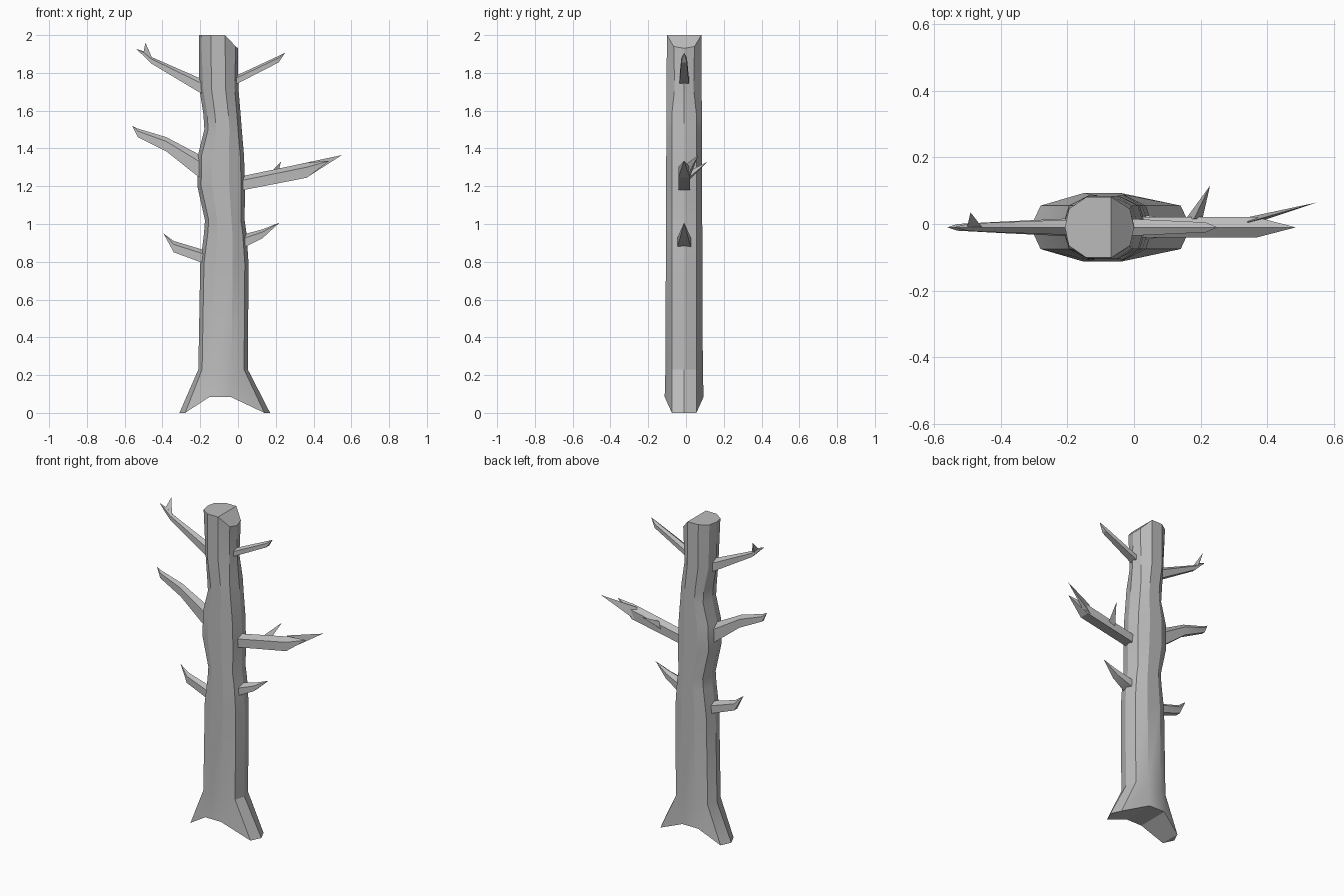
import bpy
import bmesh
import math
from mathutils import Vector

cube = bpy.data.objects.get("Cube")
if cube:
    bpy.data.objects.remove(cube)

bark = bpy.data.materials.new("grey bark")
bark.use_nodes = True
GREY = (0.5, 0.5, 0.5, 1)
bark.diffuse_color = GREY
bark.node_tree.nodes["Principled BSDF"].inputs["Base Color"].default_value = GREY

MID_Y = -0.01


def finish(name, bm):
    bmesh.ops.recalc_face_normals(bm, faces=bm.faces)
    mesh = bpy.data.meshes.new(name)
    bm.to_mesh(mesh)
    bm.free()
    mesh.materials.append(bark)
    ob = bpy.data.objects.new(name, mesh)
    bpy.context.collection.objects.link(ob)
    bpy.ops.object.select_all(action='DESELECT')
    ob.select_set(True)
    bpy.context.view_layer.objects.active = ob
    bpy.ops.object.shade_smooth_by_angle(angle=math.radians(25))
    return ob


def bridge(bm, a, b):
    n = len(a)
    for i in range(n):
        j = (i + 1) % n
        bm.faces.new((a[i], a[j], b[j], b[i]))


def trunk_ring(bm, left, right, side_y, front_y, heights, inset=0.02):
    """Ten-sided ring: side ridges, side corners, and a pair of points front and back."""
    w = right - left
    f1, f2 = left + w * 0.31, left + w * 0.67
    if w > 0.4:
        f1, f2 = -0.15, -0.04
    xs = (left, left + inset, f1, f2, right - inset, right)
    ys = (0, side_y, front_y, front_y, side_y, 0)
    front = [(xs[i], MID_Y - ys[i], heights[i]) for i in range(6)]
    back = [(xs[i], MID_Y + ys[i], heights[i]) for i in (4, 3, 2, 1)]
    return [bm.verts.new(p) for p in front + back]


def cap(bm, r):
    """Close a ring with strips running front to back, so it can bend along x."""
    bm.faces.new((r[0], r[1], r[9]))
    for i in (1, 2, 3):
        bm.faces.new((r[i], r[i + 1], r[9 - i], r[10 - i]))
    bm.faces.new((r[4], r[5], r[6]))


# Trunk with flared roots, an arched underside and a slanted broken top
bm = bmesh.new()
rings = [trunk_ring(bm, -0.31, 0.17, 0.065, 0.103, (0, 0, 0.085, 0.085, 0, 0), 0.03)]
for z, left, right in ((0.23, -0.21, 0.052), (0.79, -0.2, 0.056), (0.95, -0.18, 0.045),
                       (1.02, -0.175, 0.035), (1.2, -0.215, 0.037), (1.36, -0.213, 0.032),
                       (1.5, -0.178, 0.02), (1.58, -0.183, 0.014), (1.72, -0.205, 0.002)):
    side = 0.065 if z < 1.6 else 0.05
    rings.append(trunk_ring(bm, left, right, side, 0.1 - z * 0.004, [z] * 6))
rings.append(trunk_ring(bm, -0.207, 0, 0.055, 0.091, (2, 2, 2, 2, 1.94, 1.93), 0.012))
for a, b in zip(rings, rings[1:]):
    bridge(bm, a, b)
cap(bm, rings[0])
cap(bm, rings[-1])
finish("trunk", bm)


def branch(name, stations, tip):
    """Roof-shaped section swept through (x, low z, high z, half width) to a point."""
    bm = bmesh.new()
    loops = []
    for x, low, high, w in stations:
        eave = low + (high - low) * 0.7
        section = ((-w, low), (w, low), (w, eave), (0, high), (-w, eave))
        loops.append([bm.verts.new((x, MID_Y + y, z)) for y, z in section])
    for a, b in zip(loops, loops[1:]):
        bridge(bm, a, b)
    bm.faces.new(loops[0])
    end = bm.verts.new(tip)
    last = loops[-1]
    for i in range(5):
        bm.faces.new((last[i], last[(i + 1) % 5], end))
    finish(name, bm)


def twig(name, base, tip):
    """Thin spike from a triangular base to a tip."""
    bm = bmesh.new()
    foot = [bm.verts.new(p) for p in base]
    end = bm.verts.new(Vector(tip))
    bm.faces.new(foot)
    for i in range(3):
        bm.faces.new((foot[i], foot[(i + 1) % 3], end))
    finish(name, bm)


# Branches on the model's right (-x)
branch("upper_right_branch",
       ((-0.17, 1.68, 1.77, 0.025), (-0.21, 1.70, 1.775, 0.022), (-0.46, 1.85, 1.885, 0.013),
        (-0.5, 1.89, 1.915, 0.01)), (-0.54, MID_Y, 1.927))
branch("middle_right_branch",
       ((-0.17, 1.24, 1.36, 0.028), (-0.21, 1.25, 1.37, 0.026), (-0.38, 1.385, 1.46, 0.018),
        (-0.53, 1.46, 1.505, 0.01)), (-0.56, MID_Y, 1.52))
branch("lower_right_branch",
       ((-0.16, 0.78, 0.85, 0.028), (-0.19, 0.795, 0.865, 0.026), (-0.34, 0.85, 0.91, 0.016)),
       (-0.395, MID_Y, 0.95))

# Branches on the model's left (+x)
branch("upper_left_branch",
       ((-0.03, 1.735, 1.775, 0.025), (0, 1.745, 1.79, 0.025), (0.215, 1.855, 1.89, 0.015)),
       (0.25, MID_Y, 1.907))
branch("middle_left_branch",
       ((0, 1.175, 1.245, 0.031), (0.03, 1.18, 1.255, 0.031), (0.365, 1.245, 1.325, 0.031)),
       (0.485, MID_Y, 1.335))
branch("lower_left_branch",
       ((0, 0.865, 0.935, 0.038), (0.03, 0.875, 0.945, 0.037), (0.13, 0.925, 0.972, 0.022)),
       (0.22, MID_Y, 1.007))

# Small side twigs
twig("upper_right_twig", ((-0.455, -0.01, 1.88), (-0.5, -0.01, 1.91), (-0.48, 0.003, 1.885)),
     (-0.49, 0.035, 1.96))
twig("middle_left_twig", ((0.155, 0.015, 1.23), (0.205, 0.015, 1.245), (0.18, 0.015, 1.28)),
     (0.228, 0.115, 1.33))
twig("middle_left_fork", ((0.33, 0.018, 1.24), (0.37, 0.005, 1.25), (0.34, 0.005, 1.32)),
     (0.55, 0.065, 1.365))
